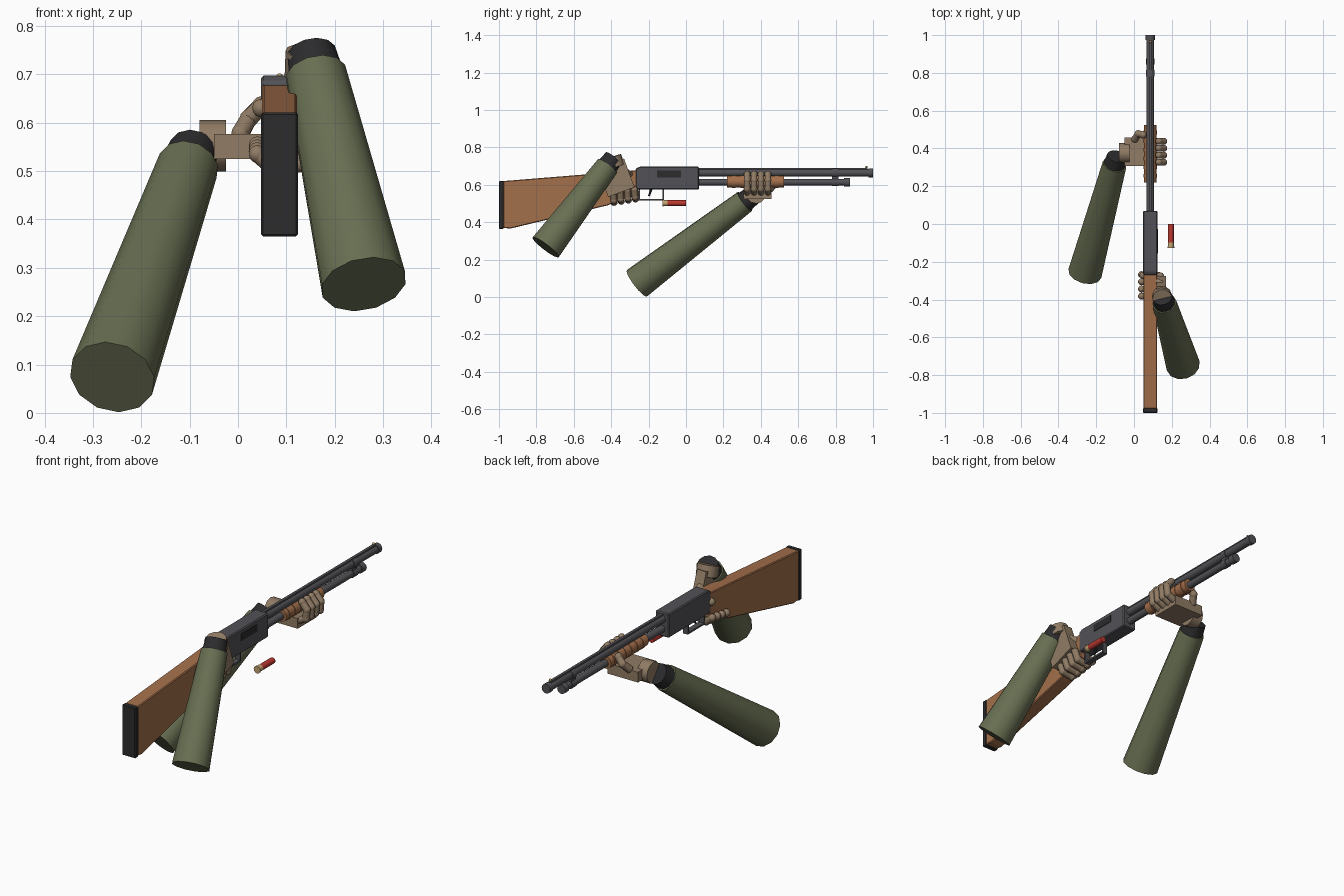
import bpy, bmesh, math
from mathutils import Vector, Matrix

if "Cube" in bpy.data.objects:
    bpy.data.objects.remove(bpy.data.objects["Cube"])

GX = 0.086  # gun centre line


def mat(name, r, g, b):
    m = bpy.data.materials.new(name)
    m.diffuse_color = (r, g, b, 1)
    m.use_nodes = True
    m.node_tree.nodes["Principled BSDF"].inputs["Base Color"].default_value = m.diffuse_color
    return m


WOOD = mat("wood", 0.37, 0.16, 0.07)
METAL = mat("metal", 0.085, 0.085, 0.095)
BLACK = mat("black", 0.025, 0.025, 0.027)
GLOVE = mat("glove", 0.28, 0.20, 0.13)
SLEEVE = mat("sleeve", 0.14, 0.16, 0.085)
RED = mat("red", 0.5, 0.04, 0.03)
BRASS = mat("brass", 0.55, 0.38, 0.17)


def finish(bm, name, m, bevel=0.0, smooth=True):
    bmesh.ops.recalc_face_normals(bm, faces=bm.faces)
    me = bpy.data.meshes.new(name)
    bm.to_mesh(me)
    bm.free()
    me.materials.append(m)
    ob = bpy.data.objects.new(name, me)
    bpy.context.collection.objects.link(ob)
    if bevel:
        mod = ob.modifiers.new("bevel", 'BEVEL')
        mod.width, mod.segments = bevel, 1
    if smooth:
        bpy.ops.object.select_all(action='DESELECT')
        ob.select_set(True)
        bpy.context.view_layer.objects.active = ob
        bpy.ops.object.shade_smooth_by_angle(angle=math.radians(40))
    return ob


def add_cone(bm, a, b, r1, r2, n):
    a, b = Vector(a), Vector(b)
    d = b - a
    M = Matrix.Translation((a + b) / 2) @ d.to_track_quat('Z', 'Y').to_matrix().to_4x4()
    bmesh.ops.create_cone(bm, cap_ends=True, segments=n, radius1=r1, radius2=r2,
                          depth=d.length, matrix=M)


def rod(name, a, b, r1, m, r2=None, n=16):
    bm = bmesh.new()
    add_cone(bm, a, b, r1, r1 if r2 is None else r2, n)
    return finish(bm, name, m)


def along(name, y0, y1, z, r, m, x=GX, n=16):
    return rod(name, (x, y0, z), (x, y1, z), r, m, n=n)


def box(name, lo, hi, m, bevel=0.0, tilt=0.0):
    lo, hi = Vector(lo), Vector(hi)
    s = hi - lo
    bm = bmesh.new()
    bmesh.ops.create_cube(bm, size=1, matrix=Matrix.Translation((lo + hi) / 2)
                          @ Matrix.Rotation(tilt, 4, 'X') @ Matrix.Diagonal((*s, 1)))
    return finish(bm, name, m, bevel, False)


def side_prism(name, profile, width, m, bevel=0.0):
    """Extrude a (y, z) outline across x, centred on the gun."""
    bm = bmesh.new()
    f = bm.faces.new([bm.verts.new((GX - width / 2, y, z)) for y, z in profile])
    ext = bmesh.ops.extrude_face_region(bm, geom=[f])['geom']
    bmesh.ops.translate(bm, vec=(width, 0, 0),
                        verts=[v for v in ext if isinstance(v, bmesh.types.BMVert)])
    return finish(bm, name, m, bevel, False)


def digit(name, pts, r):
    """Jointed finger: segments with a ball at each joint."""
    bm = bmesh.new()
    for i, p in enumerate(pts):
        bmesh.ops.create_uvsphere(bm, u_segments=10, v_segments=6, radius=r * 1.04,
                                  matrix=Matrix.Translation(p))
        if i:
            add_cone(bm, pts[i - 1], p, r, r * 0.94, 10)
    return finish(bm, name, GLOVE)


# stock, butt pad
side_prism("stock", [(-0.978, 0.620), (-0.26, 0.678), (-0.26, 0.550), (-0.34, 0.520),
                     (-0.42, 0.490), (-0.94, 0.366), (-0.978, 0.370)], 0.072, WOOD, 0.004)
box("butt_pad", (GX - 0.038, -1.0, 0.365), (GX + 0.038, -0.974, 0.621), BLACK, 0.004)

# receiver, ejection port, trigger group
side_prism("receiver", [(-0.27, 0.575), (0.07, 0.575), (0.07, 0.697), (-0.25, 0.697),
                        (-0.27, 0.685)], 0.076, METAL, 0.005)
box("ejection_port", (GX + 0.03, -0.155, 0.64), (GX + 0.041, -0.027, 0.676), BLACK)
for part, lo, hi in (("rear", (-0.255, 0.522), (-0.247, 0.58)),
                     ("front", (-0.125, 0.522), (-0.117, 0.58)),
                     ("bottom", (-0.255, 0.516), (-0.117, 0.525))):
    box("trigger_guard_" + part, (GX - 0.014, *lo), (GX + 0.014, *hi), METAL)
rod("trigger", (GX, -0.185, 0.58), (GX, -0.198, 0.54), 0.007, BLACK, 0.005, 8)

# barrel with rib, bead and muzzle ring
along("barrel", 0.06, 0.99, 0.664, 0.020, METAL)
along("muzzle_ring", 0.975, 1.0, 0.664, 0.024, METAL)
box("barrel_rib", (GX - 0.007, 0.07, 0.678), (GX + 0.007, 0.97, 0.691), METAL)
digit_bead = bmesh.new()
bmesh.ops.create_uvsphere(digit_bead, u_segments=8, v_segments=6, radius=0.007,
                          matrix=Matrix.Translation((GX, 0.965, 0.695)))
finish(digit_bead, "front_bead", BRASS)

# magazine tube
along("magazine_tube", 0.06, 0.855, 0.614, 0.018, METAL)
along("magazine_cap", 0.845, 0.877, 0.614, 0.023, METAL)
box("barrel_clamp", (GX - 0.012, 0.78, 0.615), (GX + 0.012, 0.815, 0.665), METAL)
along("clamp_band_upper", 0.78, 0.815, 0.664, 0.0235, METAL)
along("clamp_band_lower", 0.78, 0.815, 0.614, 0.0215, METAL)

# ribbed pump fore-end
along("fore_end", 0.22, 0.525, 0.617, 0.032, WOOD)
for i in range(6):
    y = 0.245 + i * 0.046
    along(f"fore_end_ridge_{i}", y, y + 0.02, 0.617, 0.035, WOOD)

# loose shell
along("shell_case", -0.1, 0.0, 0.502, 0.0155, RED, x=0.195, n=12)
along("shell_base", -0.122, -0.098, 0.502, 0.016, BRASS, x=0.195, n=12)
along("shell_rim", -0.126, -0.12, 0.502, 0.0185, BRASS, x=0.195, n=12)


def arm(side, elbow, cuff_start):
    """Tapered sleeve with a dark cuff at the wrist."""
    a, b = Vector(elbow), Vector(cuff_start)
    d = (b - a).normalized()
    rod(side + "_sleeve", a, b, 0.09, SLEEVE, 0.064, n=12)
    rod(side + "_cuff", b - d * 0.01, b + d * 0.055, 0.058, BLACK, 0.052, n=12)


# left arm and supporting hand
arm("left", (-0.26, -0.262, 0.074), (-0.103, 0.315, 0.511))
rod("left_wrist", (-0.08, 0.375, 0.5525), (-0.025, 0.375, 0.5525), 0.053, GLOVE, n=12)
box("left_palm", (-0.05, 0.307, 0.525), (0.12, 0.457, 0.577), GLOVE)
for i in range(4):
    y = 0.327 + i * 0.037
    digit(f"left_finger_{i}", [(0.11, y, 0.558), (0.153, y, 0.578), (0.158, y, 0.624),
                               (0.132, y, 0.656)], 0.018)
digit("left_thumb", [(0.005, 0.45, 0.578), (0.022, 0.478, 0.608), (0.048, 0.472, 0.635)], 0.019)

# right arm and trigger hand
arm("right", (0.26, -0.75, 0.266), (0.161, -0.42, 0.70))
rod("right_wrist", (0.148, -0.378, 0.695), (0.15, -0.396, 0.748), 0.052, GLOVE, n=12)
box("right_palm", (0.118, -0.449, 0.556), (0.17, -0.299, 0.72), GLOVE, tilt=math.radians(20))
for i in range(4):
    y, z = -0.39 + i * 0.038, i * 0.006
    digit(f"right_finger_{i}", [(0.142, y, 0.556 + z), (0.13, y + 0.004, 0.516 + z),
                                (0.075, y + 0.006, 0.506 + z), (0.04, y + 0.008, 0.535 + z)], 0.018)
digit("right_thumb", [(0.14, -0.315, 0.665), (0.09, -0.285, 0.65), (0.047, -0.272, 0.63)], 0.018)
